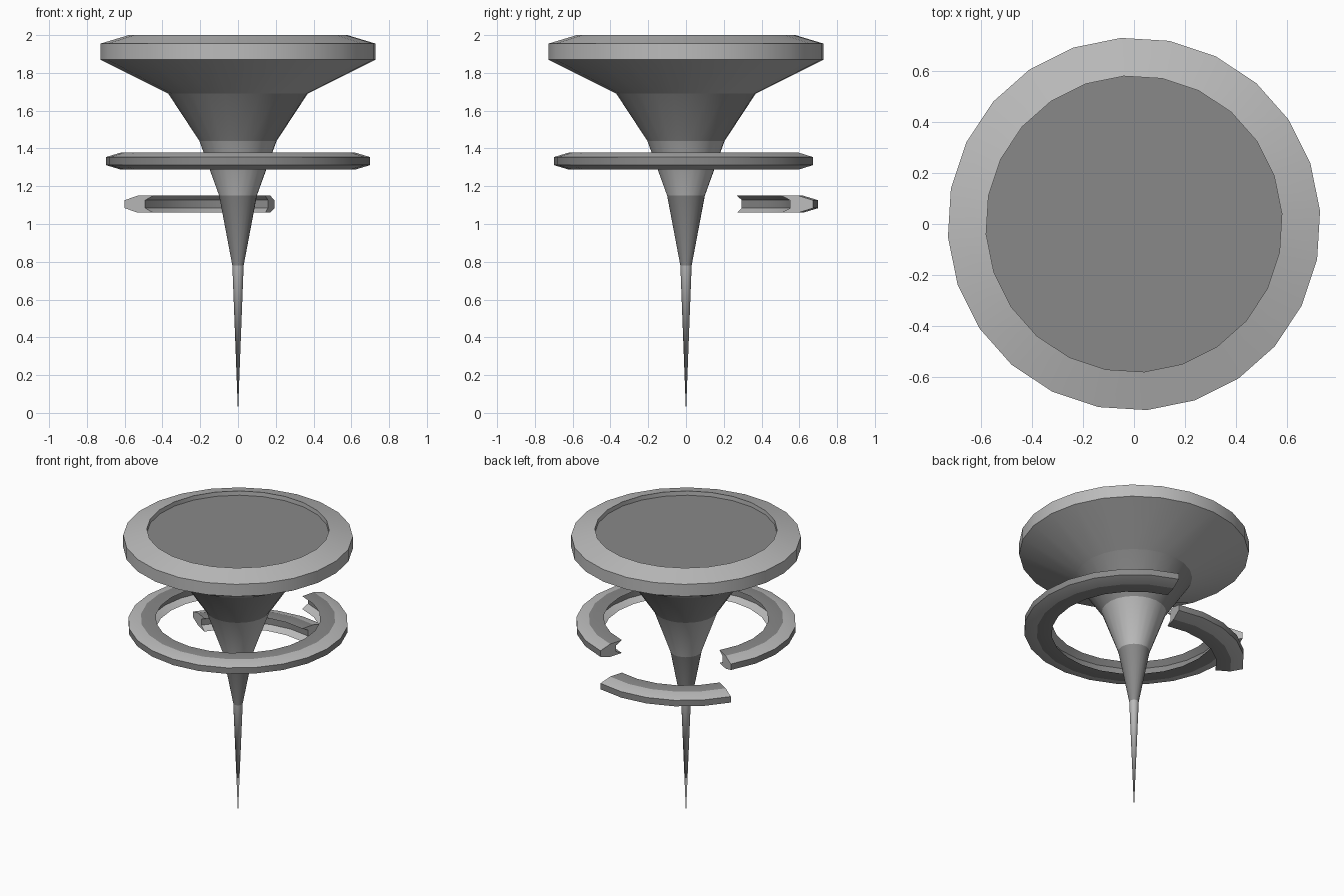
import bpy, bmesh
from math import radians, cos, sin

cube = bpy.data.objects.get("Cube")
if cube:
    bpy.data.objects.remove(cube, do_unlink=True)


def material(name, value):
    mat = bpy.data.materials.new(name)
    mat.use_nodes = True
    colour = (value, value, value, 1)
    mat.diffuse_color = colour
    mat.node_tree.nodes["Principled BSDF"].inputs["Base Color"].default_value = colour
    return mat


LIGHT, DARK = 0, 1
materials = [material("light grey", 0.5), material("dark grey", 0.25)]
STEP = 15  # degrees per side, 24 sides per full turn


def revolve(name, section, start, steps, closed=False):
    """Turn a section of (radius, height, band colour) points about z."""
    bm = bmesh.new()
    rings = []
    for i in range(steps + 1):
        a = radians(start + i * STEP)
        rings.append([bm.verts.new((r * cos(a), r * sin(a), z)) for r, z, _ in section])
    n = len(section)
    bands = n if closed else n - 1
    for a, b in zip(rings, rings[1:]):
        for j in range(bands):
            k = (j + 1) % n
            face = bm.faces.new((a[j], b[j], b[k], a[k]))
            face.material_index = section[j][2]
    # End caps of a partial ring
    if closed:
        for ring in (rings[0], rings[-1]):
            bm.faces.new(ring).material_index = LIGHT
    bmesh.ops.remove_doubles(bm, verts=bm.verts, dist=0.0005)
    bmesh.ops.recalc_face_normals(bm, faces=bm.faces)
    mesh = bpy.data.meshes.new(name)
    bm.to_mesh(mesh)
    bm.free()
    for mat in materials:
        mesh.materials.append(mat)
    obj = bpy.data.objects.new(name, mesh)
    bpy.context.collection.objects.link(obj)
    bpy.ops.object.select_all(action="DESELECT")
    obj.select_set(True)
    bpy.context.view_layer.objects.active = obj
    bpy.ops.object.shade_smooth_by_angle(angle=radians(20))
    return obj


# Tapered spire flaring into a dish with a shallow recessed top
revolve("spire_body", [
    (0, 0, LIGHT), (0.03, 0.78, DARK), (0.1, 1.15, LIGHT), (0.205, 1.44, DARK),
    (0.37, 1.69, LIGHT), (0.73, 1.87, LIGHT), (0.73, 1.955, LIGHT),
    (0.58, 2, LIGHT), (0.58, 1.97, DARK), (0, 1.97, DARK)], 4, 24)


# Chamfered ring section with a groove on the inner side
def ring_section(z):
    outer = [(0.62, -0.045, LIGHT), (0.7, -0.021, DARK),
             (0.7, 0.021, LIGHT), (0.62, 0.045, DARK)]
    inner = [(0.525, 0.045, LIGHT), (0.573, 0.021, DARK),
             (0.573, -0.021, LIGHT), (0.525, -0.045, DARK)]
    return [(r, z + dz, c) for r, dz, c in outer + inner]


# Open ring, and the missing segment hanging below the gap
GAP_START, GAP_STEPS = 74, 5
revolve("open_ring", ring_section(1.333), GAP_START + GAP_STEPS * STEP, 24 - GAP_STEPS, True)
revolve("ring_segment", ring_section(1.105), GAP_START, GAP_STEPS, True)
